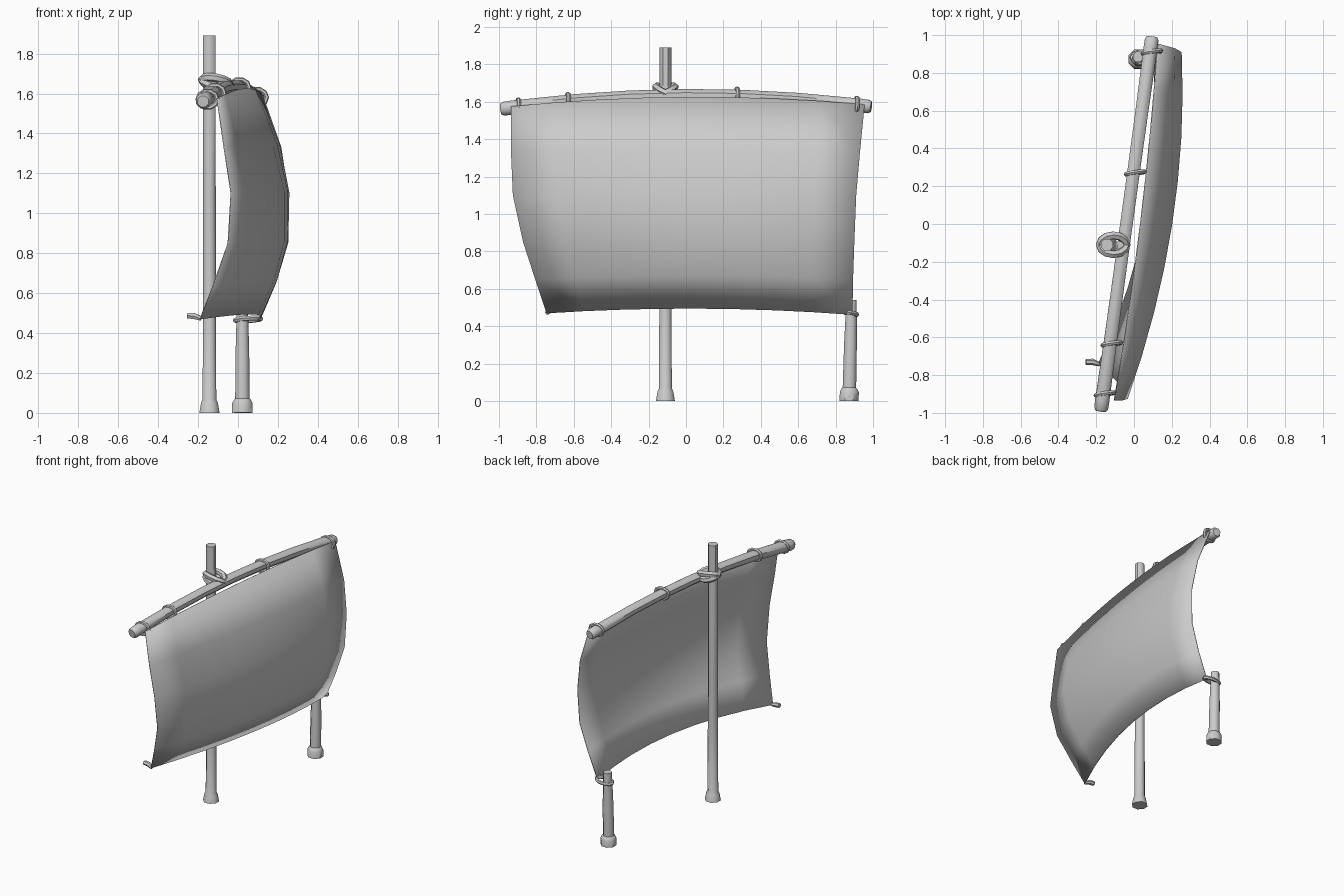
import bpy, math
from mathutils import Vector

if "Cube" in bpy.data.objects:
    bpy.data.objects.remove(bpy.data.objects["Cube"])


def make(name, verts, faces, angle=45):
    me = bpy.data.meshes.new(name)
    me.from_pydata([tuple(v) for v in verts], [], faces)
    me.update()
    ob = bpy.data.objects.new(name, me)
    bpy.context.collection.objects.link(ob)
    bpy.ops.object.select_all(action='DESELECT')
    bpy.context.view_layer.objects.active = ob
    ob.select_set(True)
    bpy.ops.object.shade_smooth_by_angle(angle=math.radians(angle))
    return ob


def tube(name, pts, radii, sides=8, closed=False, ref=(1, 0, 0)):
    """Sweep a round section along points, capped or closed into a loop."""
    pts = [Vector(p) for p in pts]
    n = len(pts)
    verts, faces = [], []
    for i, p in enumerate(pts):
        if closed:
            t = pts[(i + 1) % n] - pts[i - 1]
        else:
            t = pts[min(i + 1, n - 1)] - pts[max(i - 1, 0)]
        t.normalize()
        a = Vector(ref)
        a = (a - t * a.dot(t)).normalized()
        b = t.cross(a)
        for k in range(sides):
            w = 2 * math.pi * (k + 0.5) / sides
            verts.append(p + radii[i] * (a * math.cos(w) + b * math.sin(w)))
    for i in range(n if closed else n - 1):
        j = (i + 1) % n
        for k in range(sides):
            m = (k + 1) % sides
            faces.append((i * sides + k, i * sides + m, j * sides + m, j * sides + k))
    if not closed:
        faces.append(tuple(reversed(range(sides))))
        faces.append(tuple(range((n - 1) * sides, n * sides)))
    return make(name, verts, faces)


def loop(name, c, u, v, r, n=10, sides=6):
    """Elliptical rope loop spanned by half axes u and v."""
    c, u, v = Vector(c), Vector(u), Vector(v)
    pts = [c + u * math.cos(2 * math.pi * i / n) + v * math.sin(2 * math.pi * i / n)
           for i in range(n)]
    return tube(name, pts, [r] * n, sides, True, u.cross(v).normalized())


# Upright poles with flared feet
def pole(name, x, y, prof, lean=0):
    top = prof[-1][0]
    tube(name, [(x, y + lean * z / top, z) for z, r in prof], [r for z, r in prof])


pole("mast", -0.143, -0.11, [(0, .055), (.05, .046), (.068, .037), (.6, .035), (1.2, .034), (1.89, .034)])
pole("short_post", 0.022, 0.872, [(0, .055), (.048, .055), (.068, .044), (.072, .039), (.3, .037), (.54, .03)], .013)


# Bowed yard
def yard_at(y):
    return Vector((-0.04 + 0.137 * y, y, 1.635 - 0.07 * y * y + 0.006 * y))


ys = [-.99, -.975, -.93, -.6, -.3, 0, .3, .6, .93, .975, .99]
tube("yard", [yard_at(y) for y in ys],
     [.03, .04, .041, .037, .036, .036, .036, .037, .04, .039, .03])

# Sail, interpolated across left, middle and right edge curves (x, y, z)
left = [(-.105, -.935, 1.575), (-.07, -.935, 1.33), (-.035, -.925, 1.1),
        (-.05, -.87, .85), (-.12, -.805, .65), (-.19, -.745, .47)]
mid = [(.035, .01, 1.625), (.14, 0, 1.35), (.2, 0, 1.11),
       (.2, .015, .86), (.15, .04, .67), (.07, .07, .495)]
right = [(.125, .955, 1.585), (.215, .93, 1.33), (.25, .91, 1.1),
         (.24, .9, .85), (.175, .893, .65), (.10, .89, .462)]
cols = 8
verts, faces = [], []
for l, m, r in zip(left, mid, right):
    l, m, r = Vector(l), Vector(m), Vector(r)
    for i in range(cols + 1):
        s = 2 * i / cols - 1
        verts.append(m + (r - l) * s / 2 + ((l + r) / 2 - m) * s * s)
w = cols + 1
for j in range(len(left) - 1):
    for i in range(cols):
        a = j * w + i
        faces.append((a, a + w, a + w + 1, a + 1))
sail = make("sail", verts, faces, 50)
sol = sail.modifiers.new("thickness", 'SOLIDIFY')
sol.thickness = 0.005
sol.offset = 0

# Rope rings holding the sail to the yard
for i, y in enumerate((-.9, -.635, .27, .91)):
    c = yard_at(y) + Vector((.01, 0, -.002))
    loop(f"yard_ring_{i + 1}", c, (.049, .007, 0), (0, .004, .042), .012)

# Crossed lashing where yard meets mast
for i, s in enumerate((1, -1)):
    loop(f"mast_lashing_{i + 1}", (-.11, -.11, 1.657), (.07, 0, -.012),
         (0, .05, .022 * s), .022, 12)

# Loop tying the lower sail corner to the short post
loop("post_loop", (.05, .882, .468), (.063, 0, .004), (0, .032, -.006), .013)

# Free corner toggle
tube("corner_toggle", [(-.255, -.73, .488), (-.22, -.73, .485), (-.185, -.742, .473)],
     [.016, .017, .012], 6, ref=(0, 0, 1))
